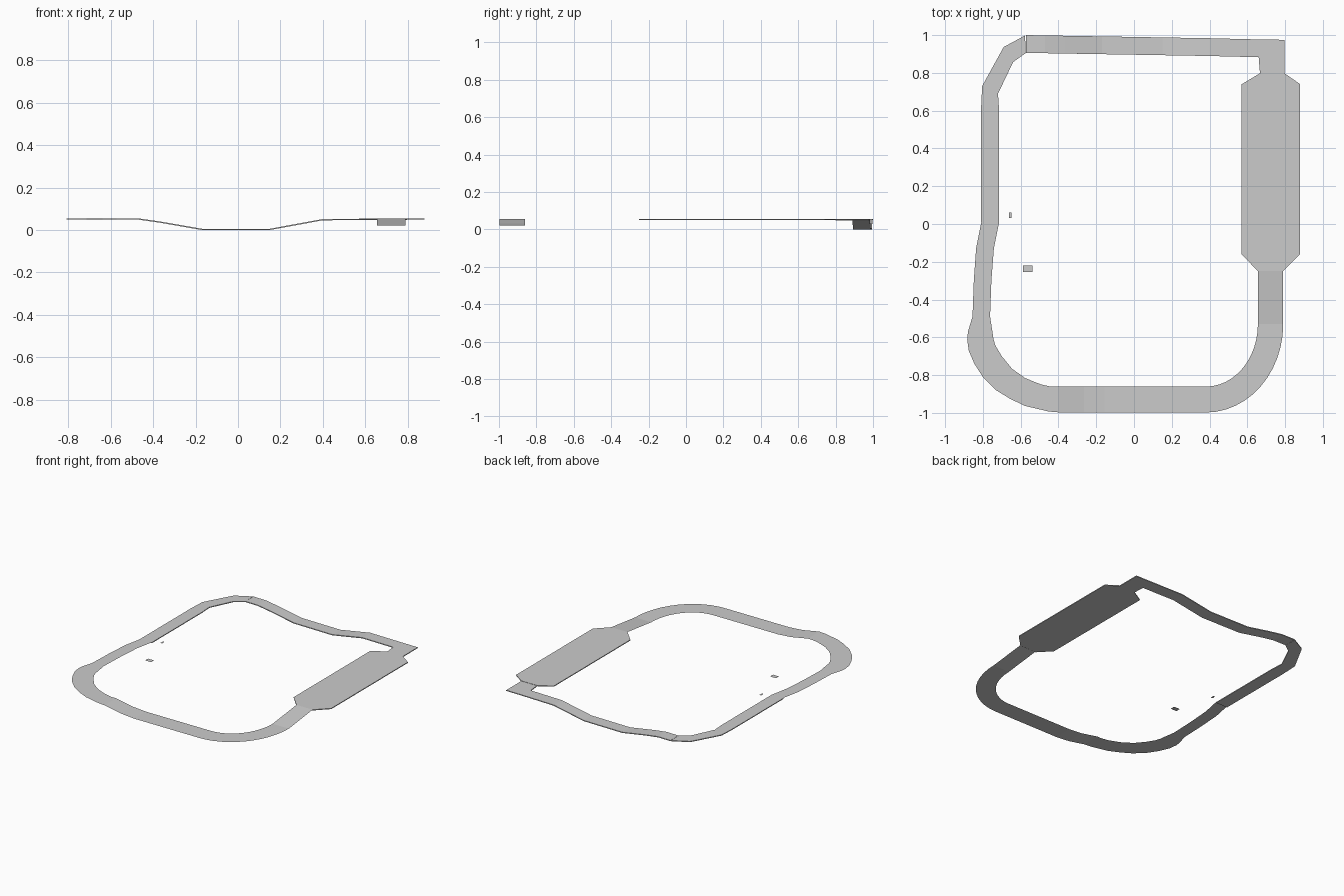
import bpy
import bmesh
from math import sin, cos, pi

cube = bpy.data.objects.get("Cube")
if cube:
    bpy.data.objects.remove(cube, do_unlink=True)

# Single road colour
GREY = (0.6, 0.6, 0.6, 1)
road = bpy.data.materials.new("road_grey")
road.use_nodes = True
road.diffuse_color = GREY
road.node_tree.nodes["Principled BSDF"].inputs["Base Color"].default_value = GREY

SLAB = 0.006   # slab thickness
HIGH = 0.055   # raised road level
LOW = 0.021    # sunken front level


def ribbon(name, stations, thick=0):
    """Road strip through stations of (edge point, opposite edge point, height)."""
    bm = bmesh.new()
    pairs = [[bm.verts.new((*p, z)) for p in (a, b)] for a, b, z in stations]
    for (a, b), (c, d) in zip(pairs, pairs[1:]):
        face = bm.faces.new((a, b, d, c))
        face.normal_update()
        if face.normal.z < 0:
            face.normal_flip()
    mesh = bpy.data.meshes.new(name)
    bm.to_mesh(mesh)
    bm.free()
    mesh.materials.append(road)
    obj = bpy.data.objects.new(name, mesh)
    bpy.context.collection.objects.link(obj)
    if thick:
        mod = obj.modifiers.new("thickness", 'SOLIDIFY')
        mod.thickness = thick
        mod.offset = -1
    return obj


def across(y, x0, x1, z=HIGH):
    return (x0, y), (x1, y), z


# Left side: thin winding road into the front left bend
bend = [((-.808, .01), (-.714, .01)), ((-.836, -.13), (-.742, -.13)),
        ((-.848, -.3), (-.755, -.3)), ((-.855, -.49), (-.762, -.49)),
        ((-.879, -.57), (-.748, -.58)), ((-.883, -.61), (-.744, -.61)),
        ((-.875, -.67), (-.733, -.645)), ((-.845, -.74), (-.70, -.70)),
        ((-.80, -.81), (-.645, -.767)), ((-.73, -.88), (-.577, -.815)),
        ((-.655, -.926), (-.53, -.835)), ((-.577, -.963), (-.49, -.85)),
        ((-.45, -.993), (-.44, -.861)), ((-.40, -.997), (-.40, -.861))]
ribbon("winding_bend", [(a, b, HIGH) for a, b in bend])

# Front straight dropping to the low level
ribbon("front_straight", [((x, -.998), (x, -.861), z) for x, z in
                          ((-.4, HIGH), (-.265, .03), (-.155, LOW), (.38, LOW))])

# Front right bend: quarter ellipses, then the ramp back up
arc = []
for i in range(13):
    t = i / 12 * pi / 2
    arc.append(((.38 + .41 * sin(t), -.53 - .468 * cos(t)),
                (.38 + .276 * sin(t), -.53 - .331 * cos(t)), LOW))
ribbon("front_bend", arc)
ribbon("ramp", [across(-.53, .656, .79, LOW), across(-.25, .656, .79)])

# Wide lane plate with tapered ends, and the neck to the back corner
ribbon("wide_lane", [across(-.25, .656, .79), across(-.16, .57, .88),
                     across(.74, .57, .88), across(.798, .667, .797)], SLAB)
ribbon("back_neck", [across(.798, .667, .797, .053), across(.883, .66, .797, .053)], SLAB)

# Back straight dipping in the middle
back = [((.797, .883), (.797, .975), .053), ((.66, .883), (.66, .977), .053)]
for x, z in ((.4, .052), (.15, SLAB), (-.17, SLAB), (-.365, .04), (-.47, HIGH), (-.573, HIGH)):
    drift = .017 * (.66 - x)
    back.append(((x, .885 + drift), (x, .979 + drift), z))
ribbon("back_straight", back, SLAB)

# Back left bend and left straight
corner = [((-.573, .905), (-.577, .998)), ((-.64, .857), (-.69, .937)),
          ((-.72, .69), (-.804, .73)), ((-.714, .6), (-.81, .6)),
          ((-.714, .01), (-.81, .01))]
ribbon("left_straight", [(a, b, HIGH) for a, b in corner], SLAB)

# Two small loose tiles inside the loop
ribbon("large_tile", [across(-.255, -.587, -.537), across(-.22, -.587, -.537)])
ribbon("small_tile", [across(.033, -.662, -.648), across(.062, -.662, -.648)])
